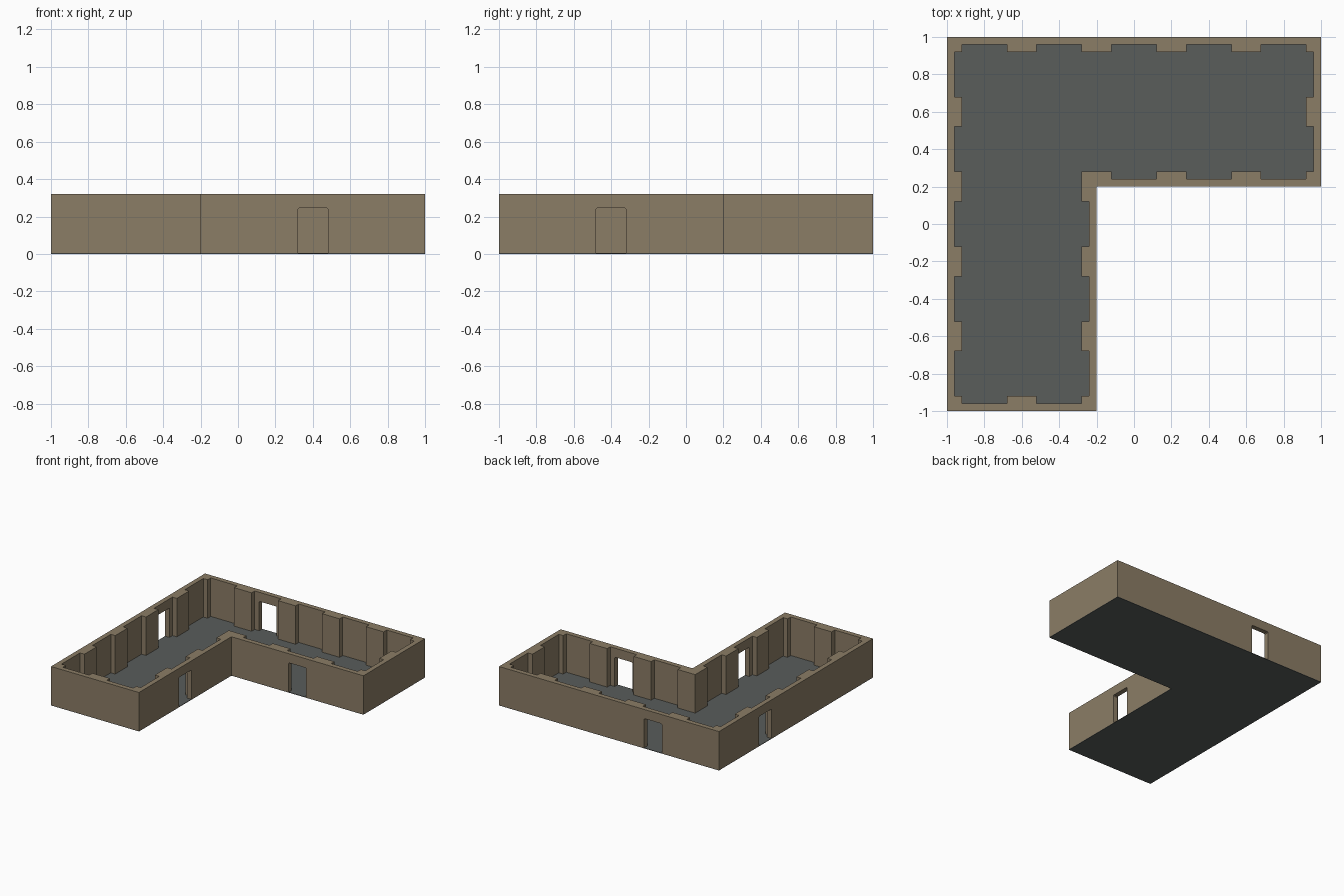
import bpy, bmesh
from mathutils import Vector

if "Cube" in bpy.data.objects:
    bpy.data.objects.remove(bpy.data.objects["Cube"])

HEIGHT, FLOOR = 0.32, 0.004
MODULE, WALL, PILLAR = 0.4, 0.04, 0.08
# L-shaped footprint, counter-clockwise
OUTLINE = [Vector(p) for p in
           [(-1, -1), (-0.2, -1), (-0.2, 0.2), (1, 0.2), (1, 1), (-1, 1)]]


def material(name, color):
    m = bpy.data.materials.new(name)
    m.diffuse_color = (*color, 1)
    m.use_nodes = True
    m.node_tree.nodes["Principled BSDF"].inputs["Base Color"].default_value = m.diffuse_color
    return m


brown = material("wall_brown", (0.26, 0.205, 0.133))
grey = material("floor_grey", (0.100, 0.109, 0.105))


def prism(name, loops, z0, z1, mat):
    """Fill the closed loops (outer plus holes) and extrude upward."""
    bm = bmesh.new()
    edges = []
    for loop in loops:
        vs = [bm.verts.new((p.x, p.y, z0)) for p in loop]
        edges += [bm.edges.new((vs[i - 1], vs[i])) for i in range(len(vs))]
    bmesh.ops.triangle_fill(bm, use_beauty=True, edges=edges, normal=(0, 0, 1))
    ext = bmesh.ops.extrude_face_region(bm, geom=bm.faces[:], use_keep_orig=True)
    top = [g for g in ext["geom"] if isinstance(g, bmesh.types.BMVert)]
    bmesh.ops.translate(bm, verts=top, vec=(0, 0, z1 - z0))
    bmesh.ops.recalc_face_normals(bm, faces=bm.faces[:])
    me = bpy.data.meshes.new(name)
    bm.to_mesh(me)
    bm.free()
    me.materials.append(mat)
    ob = bpy.data.objects.new(name, me)
    bpy.context.collection.objects.link(ob)
    return ob


def inner_outline():
    """Walk the walls, stepping in around a pillar at each module joint."""
    pts = []

    def add(p):
        if not pts or (p - pts[-1]).length > 1e-4:
            pts.append(p)

    n = len(OUTLINE)
    for i in range(n):
        a, b, c = OUTLINE[i], OUTLINE[(i + 1) % n], OUTLINE[(i + 2) % n]
        d = (b - a).normalized()
        inward = Vector((-d.y, d.x))
        for k in range(round((b - a).length / MODULE)):
            s = k * MODULE
            for t, depth in ((PILLAR, PILLAR), (PILLAR, WALL),
                             (MODULE - PILLAR, WALL), (MODULE - PILLAR, PILLAR)):
                add(a + d * (s + t) + inward * depth)
        if d.cross(c - b) < 0:      # inside corner of the L
            add(b + d * PILLAR + inward * PILLAR)
    if (pts[0] - pts[-1]).length < 1e-4:
        pts.pop()
    return pts


# Floor slab and pillared walls
prism("floor", [OUTLINE], 0, FLOOR, grey)
walls = prism("walls", [OUTLINE, inner_outline()], FLOOR, HEIGHT, brown)


# Doorways: one cutter with slightly clipped top corners per opening
def doorway(x, y, along_x):
    w, h, c = 0.08, 0.245, 0.006
    profile = [(-w, -0.05), (w, -0.05), (w, h - c), (w - c, h), (c - w, h), (-w, h - c)]
    bm = bmesh.new()
    rings = []
    for t in (-0.06, 0.06):
        rings.append([bm.verts.new((x + u, y + t, z) if along_x else (x + t, y + u, z))
                      for u, z in profile])
    bm.faces.new(rings[0])
    bm.faces.new(rings[1])
    for i in range(len(profile)):
        bm.faces.new((rings[0][i - 1], rings[0][i], rings[1][i], rings[1][i - 1]))
    bmesh.ops.recalc_face_normals(bm, faces=bm.faces[:])
    me = bpy.data.meshes.new("doorway_cutter")
    bm.to_mesh(me)
    bm.free()
    me.materials.append(brown)
    ob = bpy.data.objects.new("doorway_cutter", me)
    bpy.context.collection.objects.link(ob)
    return ob


for x, y, along_x in ((0.4, 0.2, True), (-0.4, 1, True),
                      (-0.2, -0.4, False), (-1, 0.4, False)):
    cutter = doorway(x, y, along_x)
    mod = walls.modifiers.new("doorway", 'BOOLEAN')
    mod.operation, mod.object, mod.solver = 'DIFFERENCE', cutter, 'EXACT'
    bpy.context.view_layer.objects.active = walls
    bpy.ops.object.modifier_apply(modifier=mod.name)
    bpy.data.objects.remove(cutter, do_unlink=True)
